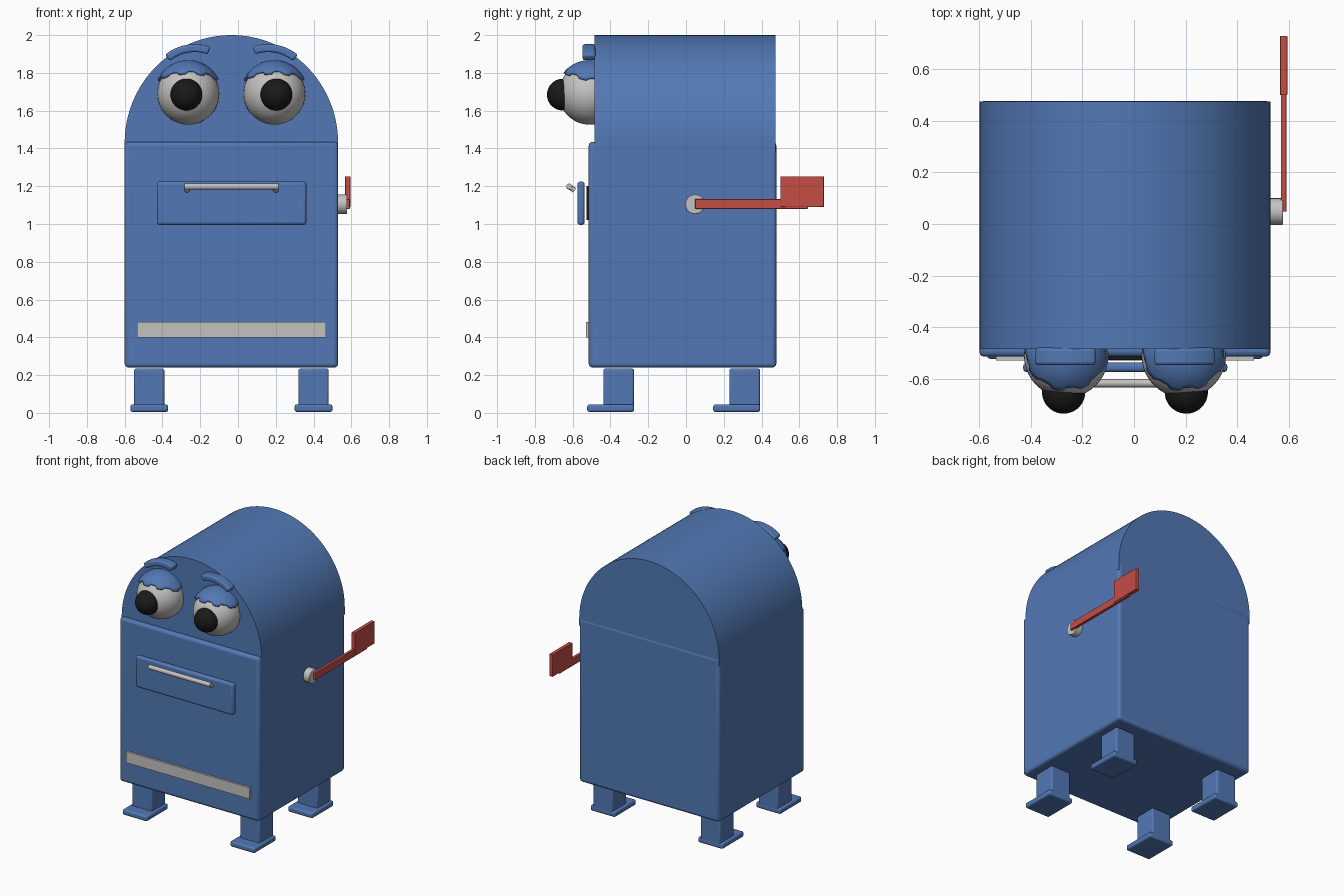
import bpy, bmesh
from math import sin, cos, pi, radians, acos
from mathutils import Vector

cube = bpy.data.objects.get("Cube")
if cube:
    bpy.data.objects.remove(cube, do_unlink=True)

MID = -0.035  # symmetry plane of the box


def material(name, r, g, b):
    m = bpy.data.materials.new(name)
    m.use_nodes = True
    m.diffuse_color = (r, g, b, 1)
    bsdf = next(n for n in m.node_tree.nodes if n.type == 'BSDF_PRINCIPLED')
    bsdf.inputs["Base Color"].default_value = (r, g, b, 1)
    return m


blue = material("mailbox blue", 0.085, 0.19, 0.46)
red = material("flag red", 0.55, 0.075, 0.06)
silver = material("light grey", 0.56, 0.545, 0.53)
black = material("pupil black", 0.01, 0.01, 0.01)


def finish(obj, name, mat, bevel=0, segments=3):
    obj.name = name
    obj.data.materials.clear()
    obj.data.materials.append(mat)
    if bevel:
        mod = obj.modifiers.new("Bevel", 'BEVEL')
        mod.width, mod.segments = bevel, segments
        mod.limit_method = 'ANGLE'
    bpy.ops.object.select_all(action='DESELECT')
    obj.select_set(True)
    bpy.context.view_layer.objects.active = obj
    bpy.ops.object.shade_smooth_by_angle(angle=radians(35))
    return obj


def from_bmesh(bm, name, mat, **kw):
    bmesh.ops.recalc_face_normals(bm, faces=bm.faces)
    mesh = bpy.data.meshes.new(name)
    bm.to_mesh(mesh)
    bm.free()
    obj = bpy.data.objects.new(name, mesh)
    bpy.context.collection.objects.link(obj)
    return finish(obj, name, mat, **kw)


def box(name, mat, x, y, z, bevel=0):
    """Box from (min, max) ranges on each axis."""
    bm = bmesh.new()
    bmesh.ops.create_cube(bm, size=1)
    for v in bm.verts:
        v.co = [r[0] if c < 0 else r[1] for c, r in zip(v.co, (x, y, z))]
    return from_bmesh(bm, name, mat, bevel=bevel)


def extrude_xz(name, mat, outline, y0, y1, bevel=0):
    """Front outline pushed through from y0 to y1."""
    bm = bmesh.new()
    face = bm.faces.new([bm.verts.new((x, y0, z)) for x, z in outline])
    ext = bmesh.ops.extrude_face_region(bm, geom=[face])
    verts = [g for g in ext["geom"] if isinstance(g, bmesh.types.BMVert)]
    bmesh.ops.translate(bm, verts=verts, vec=(0, y1 - y0, 0))
    return from_bmesh(bm, name, mat, bevel=bevel)


def ball(name, mat, loc, radius):
    bpy.ops.mesh.primitive_uv_sphere_add(segments=40, ring_count=24, radius=radius, location=loc)
    return finish(bpy.context.object, name, mat)


def rod(name, mat, a, b, radius, bevel=0):
    a, b = Vector(a), Vector(b)
    bpy.ops.mesh.primitive_cylinder_add(vertices=32, radius=radius, depth=(b - a).length, location=(a + b) / 2)
    obj = bpy.context.object
    obj.rotation_euler = (b - a).to_track_quat('Z', 'Y').to_euler()
    return finish(obj, name, mat, bevel=bevel)


def eyelid(name, centre, radius=0.178):
    """Cap over the eye with a ragged lower edge, higher at the front."""
    bm = bmesh.new()
    count, rows = 48, 8
    top = bm.verts.new((0, 0, radius))
    columns = []
    for i in range(count):
        a = 2 * pi * i / count
        limit = 0.085 + 0.04 * max(0, -sin(a)) - (0.014 if (i // 3) % 2 else 0)
        reach = acos(limit / radius)
        columns.append([bm.verts.new((radius * sin(t) * cos(a), radius * sin(t) * sin(a), radius * cos(t)))
                        for t in (reach * (k + 1) / rows for k in range(rows))])
    for i, col in enumerate(columns):
        nxt = columns[(i + 1) % count]
        bm.faces.new((top, col[0], nxt[0]))
        for k in range(rows - 1):
            bm.faces.new((col[k], col[k + 1], nxt[k + 1], nxt[k]))
    obj = from_bmesh(bm, name, blue)
    obj.location = centre
    mod = obj.modifiers.new("Thickness", 'SOLIDIFY')
    mod.thickness, mod.offset = 0.02, -1
    return obj


# Main box and rounded roof
box("body", blue, (-0.6, 0.53), (-0.515, 0.478), (0.24, 1.435), 0.02)
arch = [(MID + 0.565 * cos(pi * i / 64), 1.43 + 0.57 * sin(pi * i / 64)) for i in range(65)]
arch = [(0.53, 1.38)] + arch + [(-0.6, 1.38)]
extrude_xz("roof", blue, arch, -0.485, 0.475)

# Legs with feet that stick out to the front
for side, s in (("right", -1), ("left", 1)):
    for end, back in (("front", -0.275), ("back", 0.392)):
        cx = MID + s * 0.435
        box(f"{end}_{side}_leg", blue, (cx - 0.08, cx + 0.08), (back - 0.163, back), (0.02, 0.235), 0.012)
        box(f"{end}_{side}_foot", blue, (cx - 0.1, cx + 0.1), (back - 0.248, back + 0.001), (0.005, 0.045), 0.012)

# Eyes, lids and brows
for side, s in (("right", -1), ("left", 1)):
    centre = (MID + s * 0.228, -0.51, 1.69)
    ball(f"{side}_eye", silver, centre, 0.164)
    ball(f"{side}_pupil", black, (MID + s * 0.238, -0.652, 1.685), 0.084)
    eyelid(f"{side}_eyelid", centre)
    angles = [radians(70 + 60 * i / 16) for i in range(17)]
    arc = [(0.245, a) for a in angles] + [(0.203, a) for a in reversed(angles)]
    brow = [(MID + s * (0.195 - r * cos(a)), 1.707 + r * sin(a)) for r, a in arc]
    extrude_xz(f"{side}_eyebrow", blue, brow, -0.548, -0.48, 0.012)

# Letter slot, its door and the handle
box("slot_plate", black, (-0.4, 0.33), (-0.527, -0.51), (1.02, 1.2))
box("slot_door", blue, (-0.43, 0.362), (-0.575, -0.537), (0.995, 1.225), 0.015)
rod("handle_bar", silver, (MID - 0.25, -0.618, 1.198), (MID + 0.25, -0.618, 1.198), 0.016, 0.004)
for side, s in (("right", -1), ("left", 1)):
    x = MID + s * 0.235
    rod(f"{side}_handle_post", silver, (x, -0.62, 1.2), (x, -0.59, 1.178), 0.014)

# Trim strip along the lower front
box("front_strip", silver, (-0.535, 0.465), (-0.53, -0.51), (0.398, 0.48))

# Signal flag on its round pivot
rod("flag_pivot", silver, (0.525, 0.048, 1.105), (0.578, 0.048, 1.105), 0.052, 0.004)
box("flag_arm", red, (0.57, 0.592), (0.048, 0.645), (1.08, 1.132), 0.003)
box("flag_panel", red, (0.567, 0.595), (0.5, 0.73), (1.09, 1.252), 0.003)
